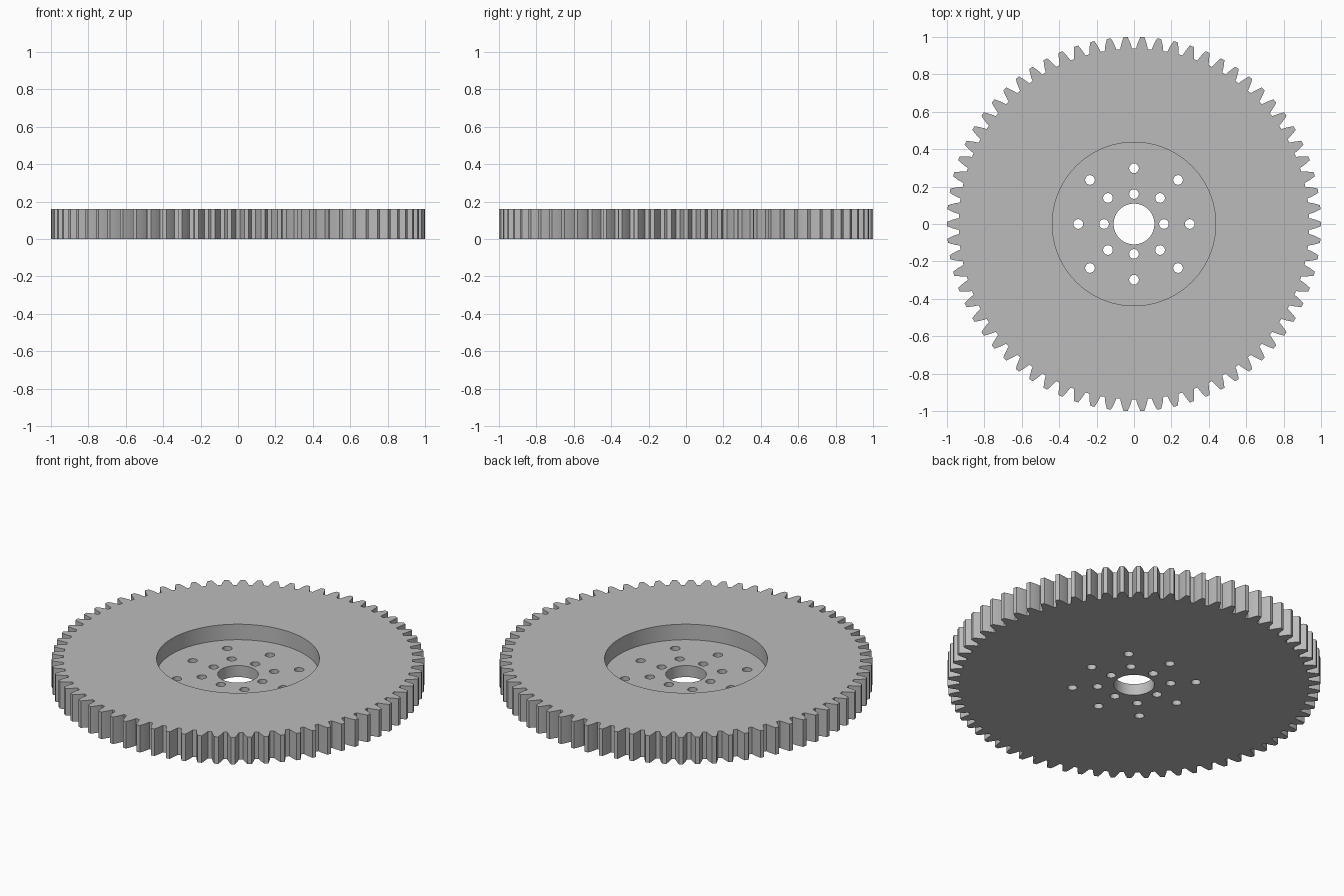
import bpy, bmesh, math
from math import pi, cos, sin, tan, acos
from mathutils import Matrix

cube = bpy.data.objects.get("Cube")
if cube:
    bpy.data.objects.remove(cube, do_unlink=True)

TEETH = 70
HEIGHT = 0.16
FLOOR = 0.068
MODULE = 2 / (TEETH + 2)
PITCH_R = MODULE * TEETH / 2
ROOT_R = PITCH_R - 1.25 * MODULE
PRESSURE = math.radians(20)

steel = bpy.data.materials.new("plain grey metal")
grey = (0.5, 0.5, 0.5, 1)
steel.use_nodes = True
steel.diffuse_color = grey
steel.node_tree.nodes["Principled BSDF"].inputs["Base Color"].default_value = grey


def make_object(name, bm):
    bmesh.ops.recalc_face_normals(bm, faces=bm.faces[:])
    mesh = bpy.data.meshes.new(name)
    bm.to_mesh(mesh)
    bm.free()
    mesh.materials.append(steel)
    obj = bpy.data.objects.new(name, mesh)
    bpy.context.collection.objects.link(obj)
    return obj


def add_cylinder(bm, x, y, radius, bottom, top, sides):
    bmesh.ops.create_cone(bm, cap_ends=True, segments=sides, radius1=radius,
                          radius2=radius, depth=top - bottom,
                          matrix=Matrix.Translation((x, y, (bottom + top) / 2)))


def half_angle(r):
    # Half the angular thickness of an involute tooth at radius r
    a = acos(PITCH_R * cos(PRESSURE) / r)
    return pi / (2 * TEETH) + (tan(PRESSURE) - PRESSURE) - (tan(a) - a)


# Toothed disc: one tooth profile repeated around the rim, then extruded
STEPS = 4
radii = [ROOT_R + (1 - ROOT_R) * i / STEPS for i in range(STEPS + 1)]
flank = [(r, half_angle(r)) for r in radii]
tooth = [(r, -a) for r, a in flank] + [(r, a) for r, a in reversed(flank)]
bm = bmesh.new()
outline = []
for t in range(TEETH):
    centre = 2 * pi * t / TEETH
    for r, a in tooth:
        outline.append(bm.verts.new((r * cos(centre + a), r * sin(centre + a), 0)))
base = bm.faces.new(outline)
grown = bmesh.ops.extrude_face_region(bm, geom=[base], use_keep_orig=True)
top_verts = [v for v in grown["geom"] if isinstance(v, bmesh.types.BMVert)]
bmesh.ops.translate(bm, verts=top_verts, vec=(0, 0, HEIGHT))
gear = make_object("gear_wheel", bm)

# Round recess in the upper face
bm = bmesh.new()
add_cylinder(bm, 0, 0, 0.437, FLOOR, HEIGHT + 0.1, 96)
recess = make_object("recess_cutter", bm)

# Shaft bore and the mounting holes around it
bm = bmesh.new()
add_cylinder(bm, 0, 0, 0.109, -0.1, HEIGHT + 0.1, 48)
for k in range(8):
    angle = k * pi / 4
    for r in ((0.16, 0.298) if k % 2 == 0 else (0.197, 0.333)):
        add_cylinder(bm, r * cos(angle), r * sin(angle), 0.026, -0.1, HEIGHT + 0.1, 16)
holes = make_object("hole_cutter", bm)

# Cut, then bake the result and drop the cutters
for cutter in (recess, holes):
    cutter.hide_render = True
    cut = gear.modifiers.new(cutter.name, "BOOLEAN")
    cut.operation = "DIFFERENCE"
    cut.solver = "EXACT"
    cut.object = cutter
bpy.ops.object.select_all(action="DESELECT")
gear.select_set(True)
bpy.context.view_layer.objects.active = gear
for cutter in (recess, holes):
    bpy.ops.object.modifier_apply(modifier=cutter.name)
    bpy.data.objects.remove(cutter, do_unlink=True)
bpy.ops.object.shade_smooth_by_angle(angle=math.radians(25))
